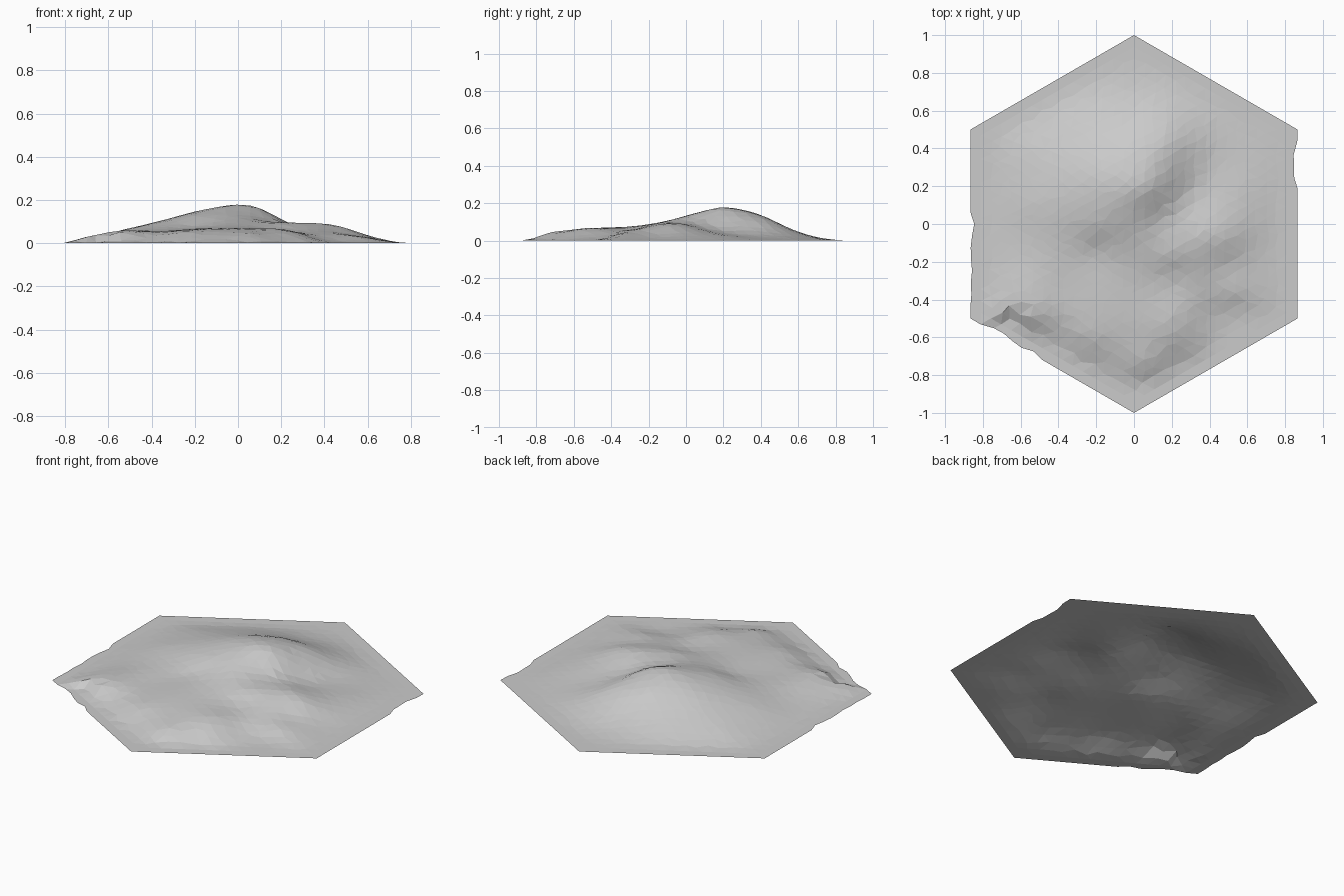
import bpy, bmesh, math, random

if "Cube" in bpy.data.objects:
    bpy.data.objects.remove(bpy.data.objects["Cube"])

random.seed(4)
N = 16                      # lattice cells per hexagon side

# Survey points (x, y, height) by region of the hill
summit = [(0, .18, .178), (.1, .2, .163), (.03, -.02, .122), (.15, .02, .1), (0, .42, .13),
          (.18, .42, .107), (0, .52, .08), (0, .65, .03)]
north_west = [(-.2, .25, .143), (-.2, .42, .098), (-.42, .25, .082), (-.3, .55, .042),
              (-.55, .1, .058), (-.55, .4, .035), (-.68, .15, .02)]
south_west = [(-.2, -.02, .12), (-.2, -.14, .078), (-.42, -.1, .068), (-.4, -.35, .055),
              (-.58, -.3, .05), (-.56, -.5, .045), (-.7, -.5, .014), (-.18, -.38, .068),
              (-.25, -.62, .045)]
south = [(0, -.42, .07), (.05, -.62, .057), (.22, -.52, .064), (.22, -.62, .047),
         (.32, -.68, .012), (.05, -.75, .038), (.05, -.83, .006), (.38, -.5, .02)]
east = [(.38, -.05, .093), (.2, -.17, .092), (.2, -.28, .06), (.5, -.09, .07), (.5, -.22, .044),
        (.59, -.12, .035), (.69, -.18, .01), (.52, -.37, .034), (.52, -.46, .008),
        (.68, -.38, .012), (.3, .16, .058), (.37, .32, .036), (.58, .2, .026), (.42, .52, .015)]
points = summit + north_west + south_west + south + east

# Level rim around the hill
corners = [(math.cos(math.radians(30 + 60 * k)), math.sin(math.radians(30 + 60 * k)))
           for k in range(6)]
for s in (.91, 1.0):
    for k in range(6):
        (ax, ay), (bx, by) = corners[k], corners[(k + 1) % 6]
        for i in range(8):
            t = i / 8
            points.append((s * (ax + (bx - ax) * t), s * (ay + (by - ay) * t), 0))


def kernel(a, b):
    return math.sqrt((a[0] - b[0]) ** 2 + (a[1] - b[1]) ** 2 + .0025)


def solve(m):
    """Gauss-Jordan elimination of an augmented matrix."""
    n = len(m)
    for c in range(n):
        p = max(range(c, n), key=lambda r: abs(m[r][c]))
        m[c], m[p] = m[p], m[c]
        for r in range(n):
            if r != c:
                f = m[r][c] / m[c][c]
                m[r] = [x - f * y for x, y in zip(m[r], m[c])]
    return [m[i][n] / m[i][i] for i in range(n)]


weights = solve([[kernel(a, b) for b in points] + [a[2]] for a in points])


def height(x, y):
    return max(0, sum(w * kernel((x, y), p) for w, p in zip(weights, points)))


# Triangulated hexagonal tile draped over the survey points
bm = bmesh.new()
grid = {}
for q in range(-N, N + 1):
    for r in range(-N, N + 1):
        if abs(q + r) > N:
            continue
        ring = max(abs(q), abs(r), abs(q + r))
        x, y = q * math.cos(math.pi / 6) / N, (r + q * .5) / N
        if ring < N - 1:
            x += random.uniform(-.013, .013)
            y += random.uniform(-.013, .013)
        z = height(x, y) if ring < N else 0
        # worn notches on parts of the border
        if ring == N and ((x < -.8 and -.38 < y < .05) or (x > .8 and .2 < y < .47)
                          or (-.8 < x < -.52 and y < -.5)):
            s = 1 - random.uniform(0, .025)
            x, y = x * s, y * s
        grid[q, r] = bm.verts.new((x, y, z))
for (q, r), v in grid.items():
    for tri in (((q + 1, r), (q, r + 1)), ((q, r + 1), (q - 1, r + 1))):
        if all(k in grid for k in tri):
            bm.faces.new([v] + [grid[k] for k in tri])
mesh = bpy.data.meshes.new("hill_tile")
bm.to_mesh(mesh)
bm.free()
tile = bpy.data.objects.new("hill_tile", mesh)
bpy.context.collection.objects.link(tile)

stone = bpy.data.materials.new("stone grey")
stone.diffuse_color = (.6, .6, .6, 1)
stone.use_nodes = True
stone.node_tree.nodes["Principled BSDF"].inputs["Base Color"].default_value = stone.diffuse_color
mesh.materials.append(stone)
